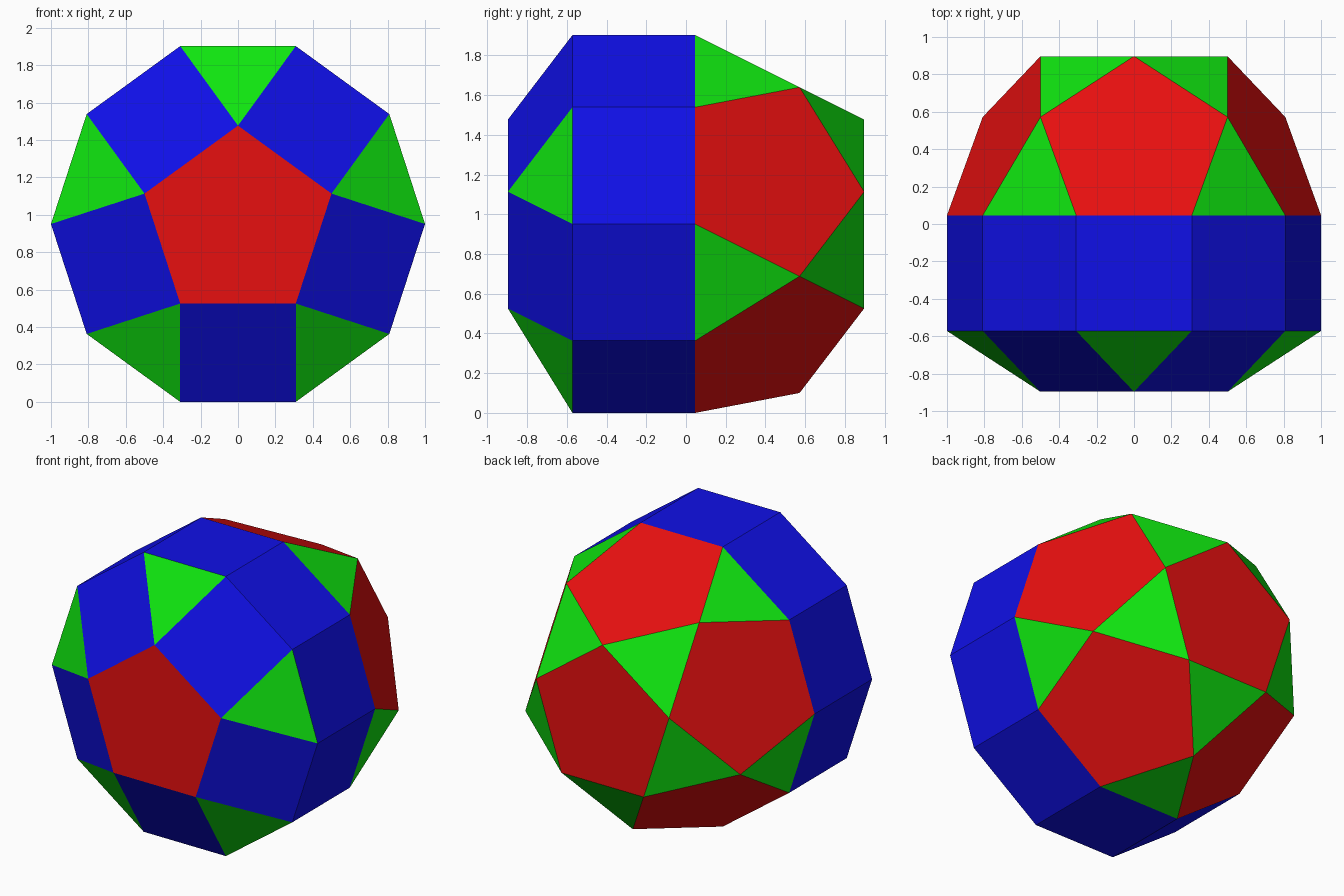
import bpy, bmesh, math

if "Cube" in bpy.data.objects:
    bpy.data.objects.remove(bpy.data.objects["Cube"])

R = 1.0                              # circumradius of the ten-sided band
EDGE = 2 * R * math.sin(math.pi / 10)
CAP_R = EDGE / (2 * math.sin(math.pi / 5))        # end pentagons
MID_R = EDGE * (1 + math.sqrt(5)) / 2 * CAP_R / EDGE  # ring halfway up the dome
CUP_H = CAP_R * EDGE                 # height of the shallow front cap
DOME_H = EDGE * math.sqrt(1 + 2 / math.sqrt(5))   # height of the back dome
Y0 = -(CUP_H + EDGE + DOME_H) / 2
Y1 = Y0 + CUP_H
Y2 = Y1 + EDGE
Y3 = Y2 + DOME_H
YM = Y2 + MID_R * EDGE
CZ = R * math.sin(math.radians(72))  # centre height, resting on a flat side


def material(name, rgb):
    m = bpy.data.materials.new(name)
    m.diffuse_color = (*rgb, 1)
    m.use_nodes = True
    m.node_tree.nodes["Principled BSDF"].inputs["Base Color"].default_value = m.diffuse_color
    return m


bm = bmesh.new()


def ring(count, radius, y, start):
    """Vertices around the y axis."""
    out = []
    for k in range(count):
        a = math.radians(start + 360 * k / count)
        out.append(bm.verts.new((radius * math.cos(a), y, CZ + radius * math.sin(a))))
    return out


front_cap = ring(5, CAP_R, Y0, 90)
front_rim = ring(10, R, Y1, 72)
back_rim = ring(10, R, Y2, 72)
mid = ring(5, MID_R, YM, 54)
back_cap = ring(5, CAP_R, Y3, 90)

# End pentagons
bm.faces.new(front_cap)
bm.faces.new(back_cap)

# Straight band of squares
for k in range(10):
    n = (k + 1) % 10
    bm.faces.new((front_rim[k], front_rim[n], back_rim[n], back_rim[k]))

for j in range(5):
    n = (j + 1) % 5
    a, b, c = 2 * j, 2 * j + 1, (2 * j + 2) % 10
    # Front cap: alternating triangles and squares
    bm.faces.new((front_rim[a], front_rim[b], front_cap[j]))
    bm.faces.new((front_rim[b], front_rim[c], front_cap[n], front_cap[j]))
    # Back dome: pentagons with triangles between them
    bm.faces.new((back_rim[a], back_rim[b], mid[n], back_cap[j], mid[j]))
    bm.faces.new((back_rim[b], back_rim[c], mid[n]))
    bm.faces.new((back_cap[j], mid[n], back_cap[n]))

bmesh.ops.recalc_face_normals(bm, faces=bm.faces)

# Colour by number of sides: triangles, squares, pentagons
for f in bm.faces:
    f.material_index = len(f.verts) - 3
    f.smooth = False

mesh = bpy.data.meshes.new("polyhedron")
bm.to_mesh(mesh)
bm.free()
mesh.materials.append(material("green", (0.005, 0.8, 0.005)))
mesh.materials.append(material("blue", (0.005, 0.005, 0.8)))
mesh.materials.append(material("red", (0.8, 0.005, 0.005)))
bpy.context.collection.objects.link(bpy.data.objects.new("polyhedron", mesh))
